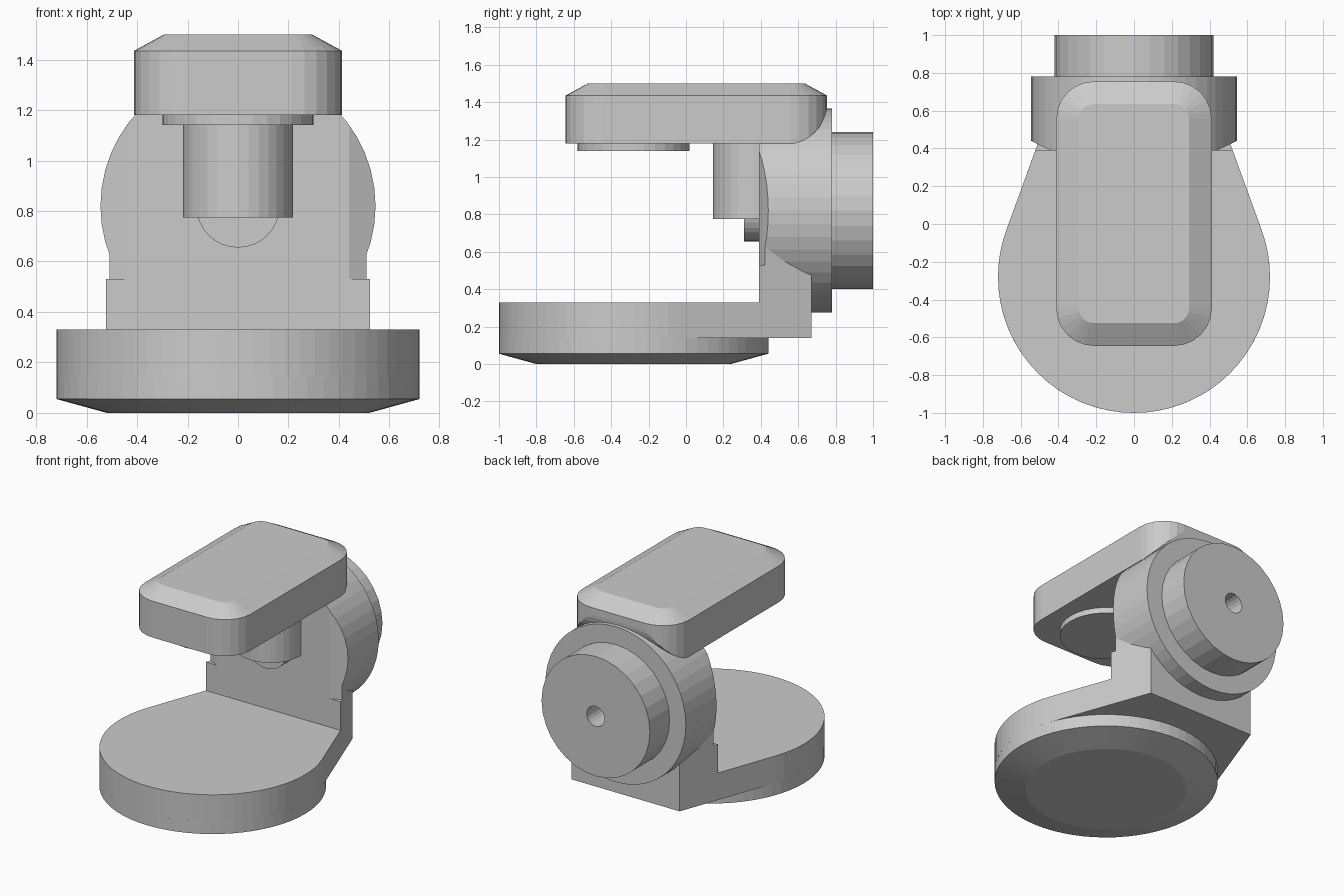
import bpy, bmesh
from math import sin, cos, radians, pi

if "Cube" in bpy.data.objects:
    bpy.data.objects.remove(bpy.data.objects["Cube"])


def loft(name, rings):
    """Closed solid through equal-length rings of 3D points."""
    bm = bmesh.new()
    loops = [[bm.verts.new(p) for p in ring] for ring in rings]
    n = len(loops[0])
    for a, b in zip(loops, loops[1:]):
        for i in range(n):
            bm.faces.new((a[i], a[(i + 1) % n], b[(i + 1) % n], b[i]))
    bm.faces.new(loops[0][::-1])
    bm.faces.new(loops[-1])
    bmesh.ops.recalc_face_normals(bm, faces=bm.faces)
    me = bpy.data.meshes.new(name)
    bm.to_mesh(me)
    bm.free()
    ob = bpy.data.objects.new(name, me)
    bpy.context.collection.objects.link(ob)
    return ob


def prism(name, pts, lo, hi, axis='z'):
    """Extrude a 2D outline along an axis."""
    place = {'x': lambda a, b, h: (h, a, b),
             'y': lambda a, b, h: (a, h, b),
             'z': lambda a, b, h: (a, b, h)}[axis]
    return loft(name, [[place(a, b, h) for a, b in pts] for h in (lo, hi)])


def arc(cx, cy, r, start, end, steps):
    return [(cx + r * cos(radians(start + (end - start) * i / steps)),
             cy + r * sin(radians(start + (end - start) * i / steps)))
            for i in range(steps + 1)]


def circle(cx, cy, r, n=32):
    return arc(cx, cy, r, 0, 360, n)[:-1]


def combine(target, tool, operation):
    """Boolean the tool into the target, then discard the tool."""
    tool.hide_render = True
    mod = target.modifiers.new(operation, 'BOOLEAN')
    mod.operation, mod.object, mod.solver = operation, tool, 'EXACT'
    bpy.context.view_layer.objects.active = target
    bpy.ops.object.modifier_apply(modifier=mod.name)
    bpy.data.objects.remove(tool)


# Round foot with chamfered underside
CY, R, TAPER = -0.28, 0.72, 20
loft("base_foot", [[(x, y, z) for x, y in circle(0, CY, r, 64)]
                   for r, z in ((0.52, 0), (R, 0.055), (R, 0.14))])


def taper_x(y):
    return (R - (y - CY) * sin(radians(TAPER))) / cos(radians(TAPER))


# Teardrop deck: disc with straight sides tangent to it
prism("base_deck", arc(0, CY, R, 180 - TAPER, 360 + TAPER, 44)
      + [(taper_x(0.67), 0.67), (-taper_x(0.67), 0.67)], 0.14, 0.33)

# Upright, round barrel and rear hub joined as one body
body = prism("upright_body", [(-taper_x(0.39), 0.39), (taper_x(0.39), 0.39),
                              (taper_x(0.67), 0.67), (-taper_x(0.67), 0.67)], 0.33, 0.82)
combine(body, prism("barrel", circle(0, 0.82, 0.545, 48), 0.39, 0.78, 'y'), 'UNION')
combine(body, prism("rear_hub", circle(0, 0.82, 0.42), 0.7, 1.0, 'y'), 'UNION')
combine(body, prism("hub_hole", circle(0, 0.82, 0.07, 20), 0.6, 1.1, 'y'), 'DIFFERENCE')

# Slanted flats on the front corners of the barrel
for s in (-1, 1):
    wedge = [(s * 0.419, 0.38), (s * 0.70, 0.514), (s * 0.70, 0.38)]
    combine(body, prism("corner_cutter", wedge, 0.53, 1.5), 'DIFFERENCE')

# Front boss and vertical post
prism("front_boss", circle(0, 0.82, 0.165), 0.31, 0.45, 'y')
prism("arm_post", circle(0, 0.362, 0.217), 0.775, 1.20)


# Top plate with rounded corners and bevelled upper rim
def plate_ring(r, z):
    pts = []
    for k, (cx, cy) in enumerate(((0.212, 0.555), (-0.212, 0.555),
                                  (-0.212, -0.445), (0.212, -0.445))):
        pts += arc(cx, cy, r, k * 90, k * 90 + 90, 6)
    return [(x, y, z) for x, y in pts]


plate = loft("top_plate", [plate_ring(0.2, 1.18), plate_ring(0.2, 1.435),
                           plate_ring(0.08, 1.5)])

# Round off the lower back edge of the plate
edge = arc(0.53, 1.40, 0.226, -91, 0, 10) + [(0.9, 1.40), (0.9, 1.1), (0.526, 1.1)]
combine(plate, prism("edge_cutter", edge, -0.6, 0.6, 'x'), 'DIFFERENCE')

# Round pad under the plate
prism("pressing_pad", circle(0, CY, 0.3), 1.14, 1.20)
